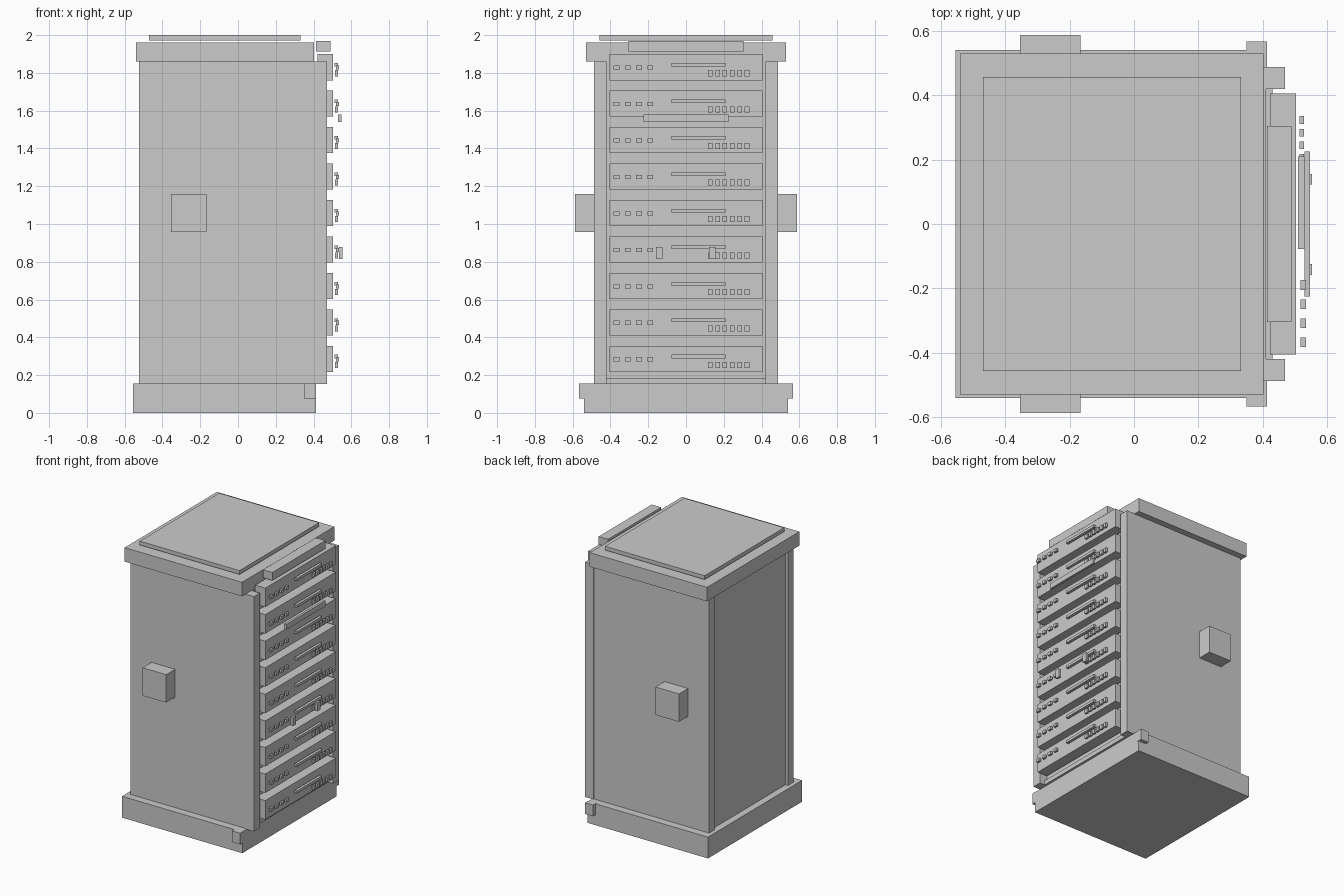
import bpy
import bmesh

if "Cube" in bpy.data.objects:
    bpy.data.objects.remove(bpy.data.objects["Cube"])


def boxes(name, extents):
    """One object made of axis-aligned boxes (x0, x1, y0, y1, z0, z1)."""
    bm = bmesh.new()
    for x0, x1, y0, y1, z0, z1 in extents:
        verts = bmesh.ops.create_cube(bm, size=1)["verts"]
        bmesh.ops.scale(bm, verts=verts, vec=(x1 - x0, y1 - y0, z1 - z0))
        bmesh.ops.translate(bm, verts=verts,
                            vec=((x0 + x1) / 2, (y0 + y1) / 2, (z0 + z1) / 2))
    mesh = bpy.data.meshes.new(name)
    bm.to_mesh(mesh)
    bm.free()
    obj = bpy.data.objects.new(name, mesh)
    bpy.context.collection.objects.link(obj)
    return obj


def mirrored(name, x0, x1, y0, y1, z0, z1):
    """A box and its reflection across the y = 0 plane."""
    boxes(name, [(x0, x1, y0, y1, z0, z1), (x0, x1, -y1, -y0, z0, z1)])


# Plinth, with small corner brackets at the equipment side
boxes("base", [(-0.555, 0.413, -0.54, 0.54, 0, 0.155)])
mirrored("base_bracket", 0.35, 0.414, 0.53, 0.567, 0.075, 0.156)

# Cabinet: side walls, posts and recessed core
mirrored("side_wall", -0.525, 0.40, 0.42, 0.484, 0.155, 1.86)
mirrored("front_post", 0.40, 0.47, 0.42, 0.488, 0.153, 1.86)
boxes("cabinet_core", [(-0.505, 0.41, -0.42, 0.42, 0.155, 1.86)])
boxes("bottom_rail", [(0.40, 0.43, -0.42, 0.42, 0.153, 0.185)])
mirrored("side_box", -0.355, -0.167, 0.48, 0.587, 0.957, 1.16)

# Roof and top plate
boxes("roof", [(-0.54, 0.403, -0.53, 0.53, 1.86, 1.962)])
boxes("roof_plate", [(-0.47, 0.332, -0.457, 0.457, 1.972, 2.0)])
boxes("header_bar", [(0.413, 0.489, -0.304, 0.304, 1.912, 1.97)])

# Nine rack units with status lights, drive slot and ports
for i in range(9):
    z = 0.286 + 0.193 * i
    n = i + 1
    boxes(f"rack_unit_{n}", [(0.422, 0.503, -0.405, 0.405, z - 0.069, z + 0.069)])
    lights = [-0.368 + 0.0595 * k for k in range(4)]
    boxes(f"status_lights_{n}",
          [(0.518, 0.534, y - 0.015, y + 0.015, z - 0.013, z + 0.009) for y in lights])
    boxes(f"drive_slot_{n}", [(0.51, 0.53, -0.078, 0.21, z + 0.003, z + 0.022)])
    ports = [0.128 + 0.039 * k for k in range(6)]
    boxes(f"ports_{n}",
          [(0.514, 0.529, y - 0.012, y + 0.012, z - 0.048, z - 0.016) for y in ports])

# Pull bar and pair of latches
boxes("pull_bar", [(0.53, 0.547, -0.226, 0.226, 1.54, 1.579)])
boxes("latches", [(0.535, 0.553, y - 0.017, y + 0.017, 0.815, 0.878)
                  for y in (-0.142, 0.139)])
